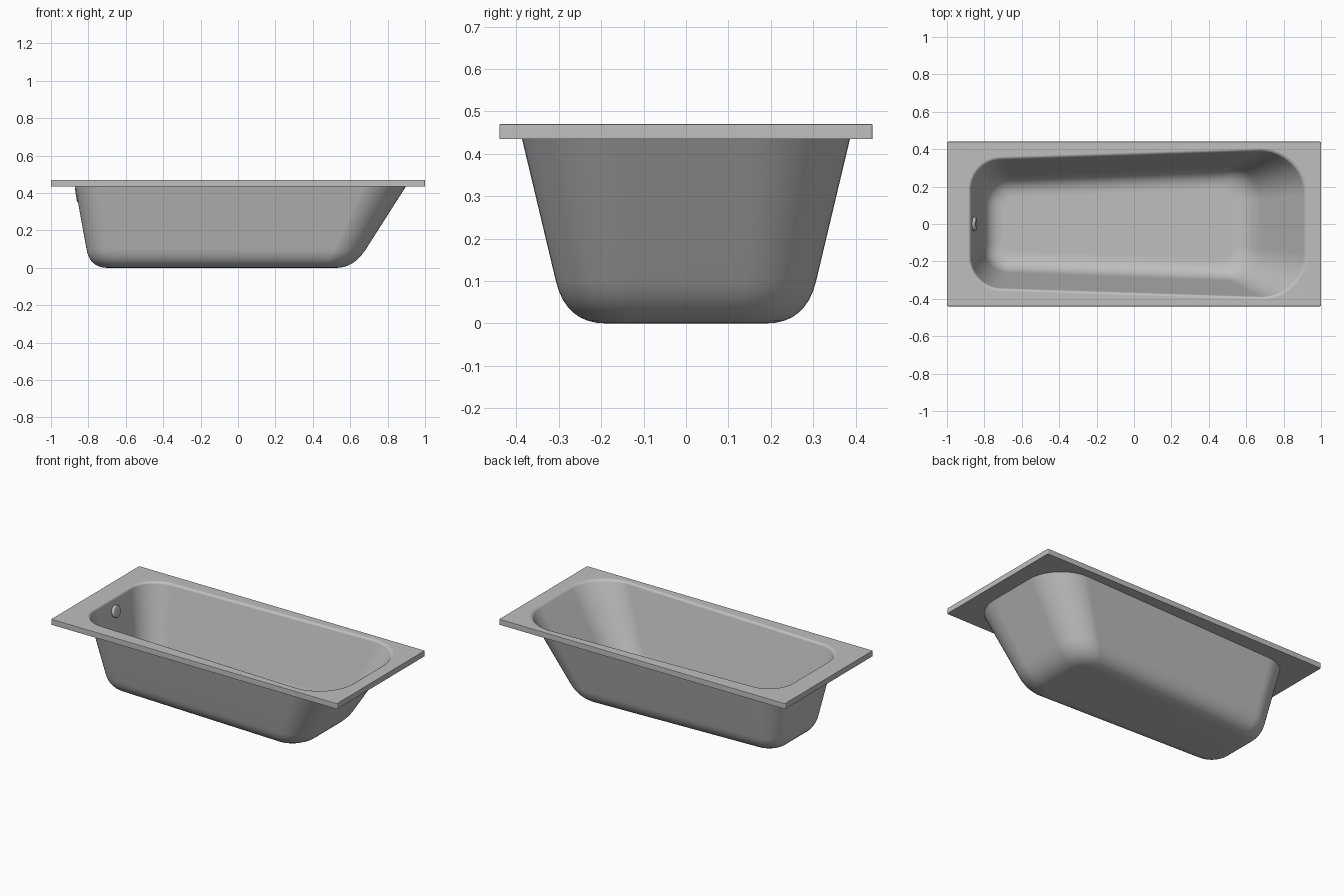
import bpy
import bmesh
import math
from mathutils import Vector

cube = bpy.data.objects.get("Cube")
if cube:
    bpy.data.objects.remove(cube, do_unlink=True)

DECK_TOP, DECK_BOTTOM = 0.47, 0.435
FILLET = 0.1          # height of the rounded foot of the walls
INSET = 0.095         # how far the flat floor sits inside the wall line
SKIN = 0.004          # wall thickness


def make_material(name, value):
    mat = bpy.data.materials.new(name)
    mat.use_nodes = True
    color = (value, value, value, 1)
    mat.diffuse_color = color
    mat.node_tree.nodes["Principled BSDF"].inputs["Base Color"].default_value = color
    return mat


def finish(bm, name, mat):
    bmesh.ops.recalc_face_normals(bm, faces=bm.faces)
    mesh = bpy.data.meshes.new(name)
    bm.to_mesh(mesh)
    bm.free()
    mesh.materials.append(mat)
    obj = bpy.data.objects.new(name, mesh)
    bpy.context.collection.objects.link(obj)
    bpy.ops.object.select_all(action="DESELECT")
    obj.select_set(True)
    bpy.context.view_layer.objects.active = obj
    bpy.ops.object.shade_smooth_by_angle(angle=math.radians(35))
    return obj


def outline(x0, x1, w0, w1, r0, r1, z, steps=12):
    """Rounded trapezoid: ends x0/x1, half widths w0/w1, corner radii r0/r1."""
    corners = [(x1 - r1, w1 - r1, r1), (x0 + r0, w0 - r0, r0),
               (x0 + r0, r0 - w0, r0), (x1 - r1, r1 - w1, r1)]
    points = []
    for i, (cx, cy, r) in enumerate(corners):
        for s in range(steps + 1):
            a = math.pi / 2 * (i + s / steps)
            points.append(Vector((cx + r * math.cos(a), cy + r * math.sin(a), z)))
    return points


def basin(z, grow=0.0):
    """Sloping basin wall at height z, moved outwards by grow."""
    k = z / DECK_TOP
    return outline(-0.792 - 0.085 * k - grow, 0.62 + 0.3 * k + grow,
                   0.24 + 0.11 * k + grow, 0.283 + 0.112 * k + grow,
                   0.13 + 0.04 * k + grow * 0.8, 0.15 + 0.09 * k + grow * 0.8, z)


def foot(skin):
    """Rings from the flat floor round up into the wall."""
    rings = []
    for i in range(9):
        t = i / 8
        ring = basin(FILLET * t * t, -INSET * (1 - t) ** 2 - skin)
        rings.append([p + Vector((0, 0, skin * (1 - t))) for p in ring])
    return rings


def deck(z, inset):
    return outline(-1 + inset, 1 - inset, 0.44 - inset, 0.44 - inset, 0.006, 0.006, z)


# Tub: one skin from the underside, round the deck and back down inside
rings = foot(0)
rings += [basin(z) for z in (0.21, 0.32, DECK_BOTTOM)]
rings += [deck(DECK_BOTTOM, 0), deck(DECK_TOP - 0.004, 0),
          deck(DECK_TOP - 0.001, 0.001), deck(DECK_TOP, 0.004)]
for i in range(5):
    a = math.pi / 2 * i / 4
    rings.append(basin(DECK_TOP - 0.012 * (1 - math.cos(a)),
                       0.010 * (1 - math.sin(a)) - SKIN * i / 4))
rings += [basin(z, -SKIN) for z in (0.32, 0.21)]
rings += reversed(foot(SKIN))

bm = bmesh.new()
loops = [[bm.verts.new(p) for p in ring] for ring in rings]
for lower, upper in zip(loops, loops[1:]):
    for i in range(len(lower)):
        j = (i + 1) % len(lower)
        bm.faces.new((lower[i], lower[j], upper[j], upper[i]))
bm.faces.new(loops[0])
bm.faces.new(loops[-1])
grey = make_material("enamel_grey", 0.52)
tub = finish(bm, "bathtub", grey)
flat = tub.modifiers.new("flat_deck", "WEIGHTED_NORMAL")
flat.keep_sharp = True

# Overflow cover on the steep end wall
bm = bmesh.new()
bmesh.ops.create_cone(bm, cap_ends=True, segments=32, radius1=0.037, radius2=0.037, depth=0.024)
rim = [e for e in bm.edges if all(v.co.z > 0 for v in e.verts)]
bmesh.ops.bevel(bm, geom=rim, offset=0.006, segments=3, affect="EDGES", profile=0.5)
cover = finish(bm, "overflow_cover", grey)
cover.location = (-0.855, 0, 0.39)
cover.rotation_euler = (0, math.radians(80), 0)
